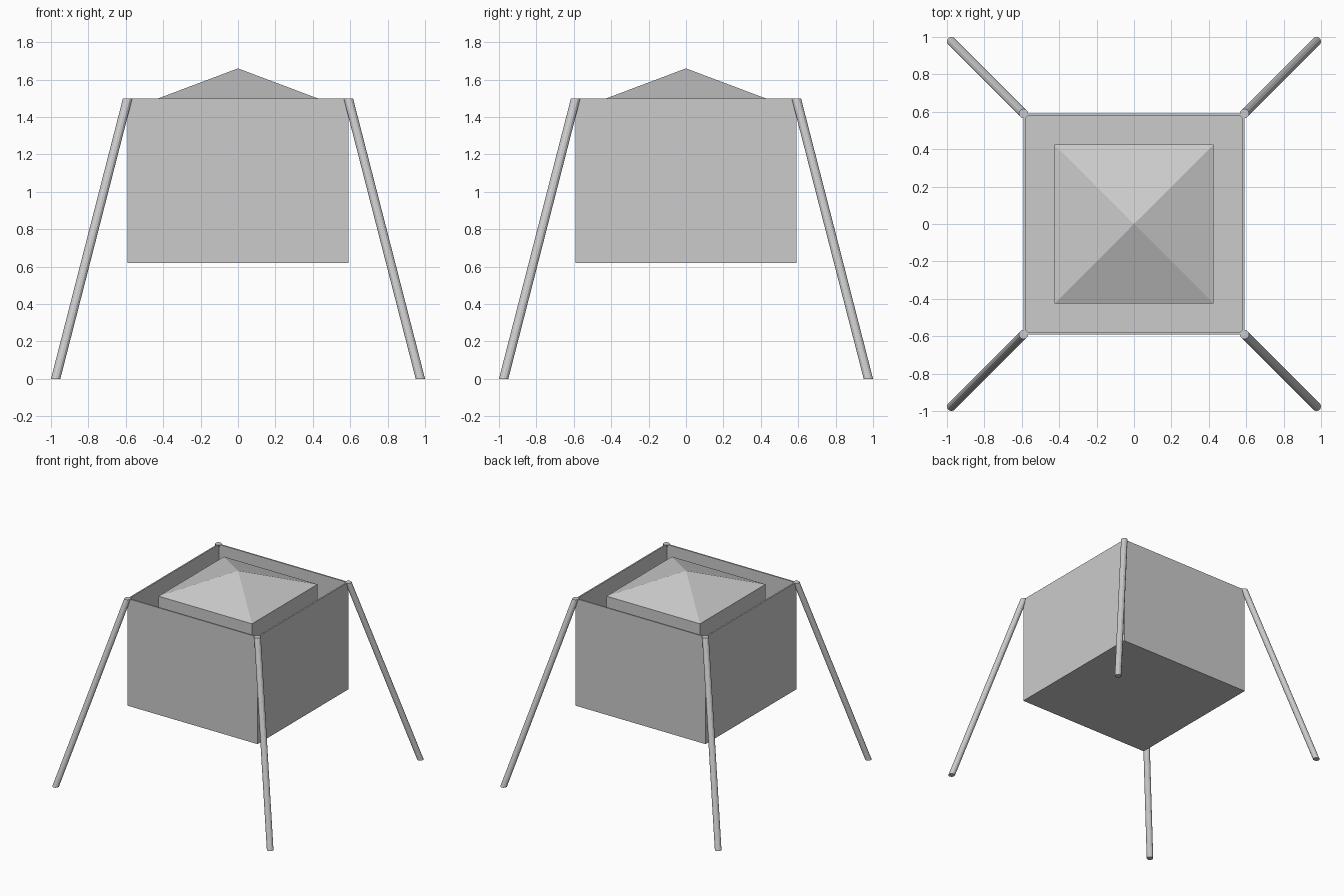
import bpy, bmesh
from math import cos, sin, tau

if "Cube" in bpy.data.objects:
    bpy.data.objects.remove(bpy.data.objects["Cube"])

def make(name, build):
    bm = bmesh.new()
    build(bm)
    bmesh.ops.recalc_face_normals(bm, faces=bm.faces[:])
    mesh = bpy.data.meshes.new(name)
    bm.to_mesh(mesh)
    bm.free()
    obj = bpy.data.objects.new(name, mesh)
    bpy.context.collection.objects.link(obj)
    return obj

def ring(bm, half, z):
    return [bm.verts.new((sx * half, sy * half, z))
            for sx, sy in ((-1, -1), (1, -1), (1, 1), (-1, 1))]

def bridge(bm, a, b):
    n = len(a)
    for i in range(n):
        j = (i + 1) % n
        bm.faces.new((a[i], a[j], b[j], b[i]))

OUTER, WALL, BOTTOM, TOP = 0.592, 0.012, 0.62, 1.5

# Open-topped square bin with thin walls
def bin_shell(bm):
    rings = [ring(bm, OUTER, BOTTOM), ring(bm, OUTER, TOP),
             ring(bm, OUTER - WALL, TOP), ring(bm, OUTER - WALL, BOTTOM + WALL)]
    for a, b in zip(rings, rings[1:]):
        bridge(bm, a, b)
    bm.faces.new(rings[0])
    bm.faces.new(rings[-1])

# Inner block with a low pyramid top
def inner_block(bm):
    low, eave = ring(bm, 0.425, BOTTOM + WALL), ring(bm, 0.425, TOP)
    apex = bm.verts.new((0, 0, 1.66))
    bm.faces.new(low)
    bridge(bm, low, eave)
    for i in range(4):
        bm.faces.new((eave[i], eave[(i + 1) % 4], apex))

# Splayed round leg with level ends
def leg(sx, sy, sides=12, r=0.025):
    def build(bm):
        loops = []
        for c, z in ((0.975, 0), (0.59, TOP)):
            loops.append([bm.verts.new((sx * c + r * cos(tau * i / sides),
                                        sy * c + r * sin(tau * i / sides), z))
                          for i in range(sides)])
            bm.faces.new(loops[-1])
        bridge(bm, *loops)
    return build

make("bin_shell", bin_shell)
make("pyramid_block", inner_block)
for sy, depth in ((-1, "front"), (1, "back")):
    for sx, side in ((-1, "left"), (1, "right")):
        make(f"{depth}_{side}_leg", leg(sx, sy))
